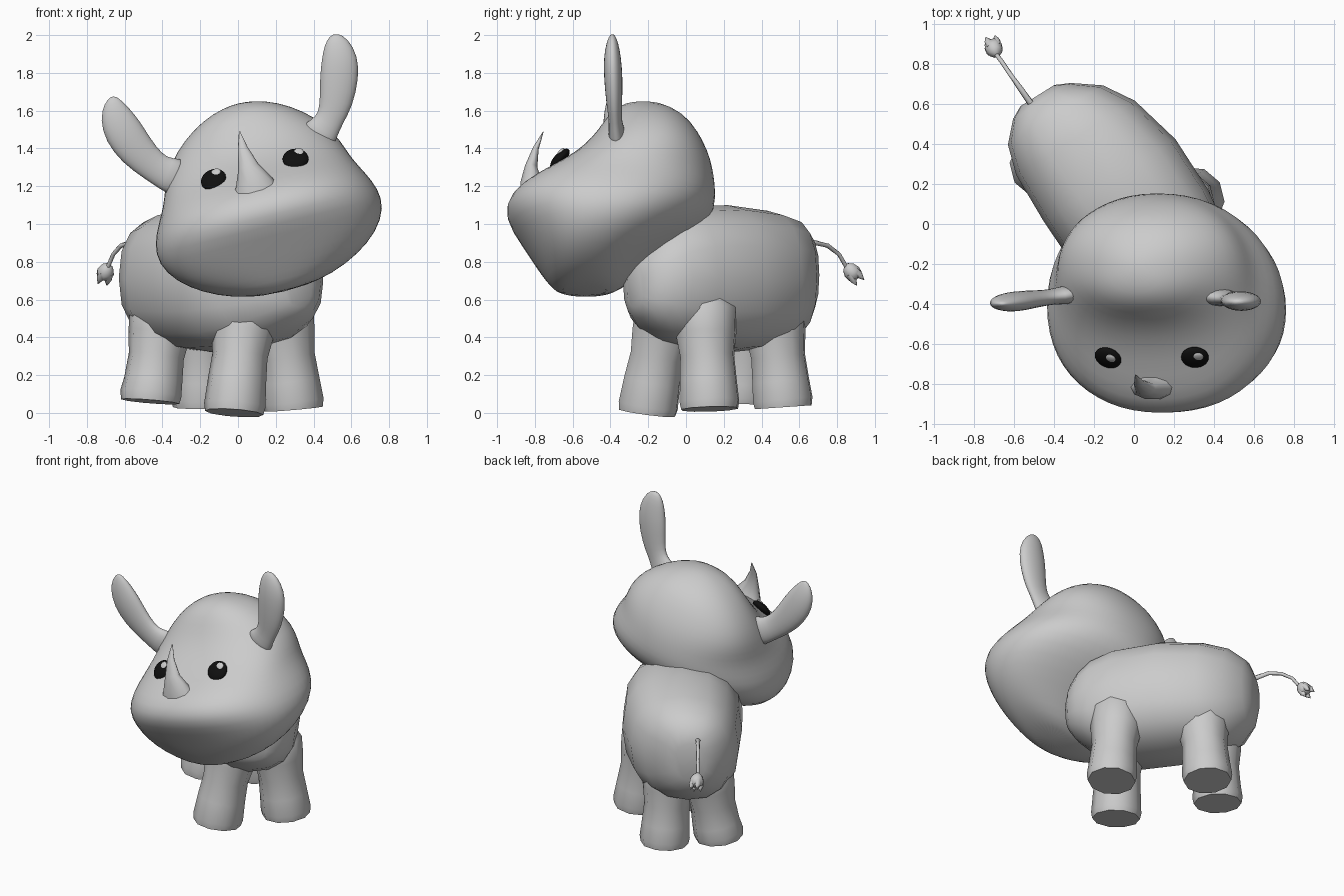
import bpy, bmesh, math
from math import sin, cos, pi, radians
from mathutils import Vector, Matrix
from mathutils.bvhtree import BVHTree

if "Cube" in bpy.data.objects:
    bpy.data.objects.remove(bpy.data.objects["Cube"])


def loft(name, rings, subsurf=0, angle=60):
    """Skin a list of equal-length point rings and cap both ends."""
    bm = bmesh.new()
    rows = [[bm.verts.new(p) for p in ring] for ring in rings]
    n = len(rows[0])
    for a, b in zip(rows, rows[1:]):
        for i in range(n):
            j = (i + 1) % n
            bm.faces.new((a[i], a[j], b[j], b[i]))
    bm.faces.new(rows[0])
    bm.faces.new(rows[-1])
    bmesh.ops.recalc_face_normals(bm, faces=bm.faces)
    me = bpy.data.meshes.new(name)
    bm.to_mesh(me)
    bm.free()
    ob = bpy.data.objects.new(name, me)
    bpy.context.collection.objects.link(ob)
    if subsurf:
        m = ob.modifiers.new("smooth", 'SUBSURF')
        m.levels = m.render_levels = subsurf
    bpy.ops.object.select_all(action='DESELECT')
    ob.select_set(True)
    bpy.context.view_layer.objects.active = ob
    bpy.ops.object.shade_smooth_by_angle(angle=radians(angle))
    return ob


def oval(n, power):
    """Unit superellipse."""
    out = []
    for i in range(n):
        c, s = cos(2 * pi * i / n), sin(2 * pi * i / n)
        out.append((math.copysign(abs(c) ** (2 / power), c),
                    math.copysign(abs(s) ** (2 / power), s)))
    return out


def tube(name, path, sides, ref=(0, 1, 0), flat=1.0, subsurf=0, angle=60):
    """Swept tube; path items are (x, y, z, radius); flat scales it along ref."""
    pts = [Vector(p[:3]) for p in path]
    rings = []
    for i, p in enumerate(pts):
        t = (pts[min(i + 1, len(pts) - 1)] - pts[max(i - 1, 0)]).normalized()
        u = t.cross(Vector(ref)).normalized()
        v = u.cross(t)
        r = path[i][3]
        rings.append([p + u * (r * c) + v * (r * flat * s) for c, s in oval(sides, 2)])
    return loft(name, rings, subsurf, angle)


# Head: stacked ovals (height, half width, front y, back y), then rolled sideways
profile = [(1.655, .03, -.25, -.20), (1.637, .14, -.35, -.11), (1.575, .27, -.42, .00),
           (1.48, .385, -.475, .07), (1.38, .46, -.56, .12), (1.29, .495, -.69, .145),
           (1.22, .52, -.83, .155), (1.14, .565, -.94, .16), (1.04, .615, -.965, .145),
           (.93, .62, -.89, .04), (.82, .55, -.82, -.13), (.73, .43, -.76, -.27),
           (.66, .27, -.71, -.35), (.63, .10, -.66, -.42)]
pivot = Vector((.135, 0, 1.1))
roll = Matrix.Rotation(radians(-14), 3, 'Y')
rings = []
for z, w, f, b in profile:
    rings.append([pivot + roll @ Vector((w * c, (f + b) / 2 + (b - f) / 2 * s, z - 1.1))
                  for c, s in oval(28, 2.2)])
head = loft("head", rings, subsurf=1, angle=180)

# Ears: flattened leaves
tube("ear_upright", [(.40, -.36, 1.44, .12), (.455, -.37, 1.50, .085), (.49, -.375, 1.56, .073),
                     (.52, -.38, 1.64, .092), (.537, -.385, 1.78, .108), (.54, -.39, 1.88, .10),
                     (.52, -.39, 1.965, .068), (.505, -.39, 2.005, .02)],
     12, flat=.48, subsurf=1, angle=180)
tube("ear_drooping", [(-.30, -.35, 1.24, .12), (-.38, -.36, 1.265, .088), (-.45, -.37, 1.305, .083),
                      (-.54, -.38, 1.39, .103), (-.61, -.39, 1.49, .11), (-.65, -.395, 1.58, .088),
                      (-.66, -.40, 1.645, .05), (-.66, -.40, 1.677, .012)],
     12, flat=.48, subsurf=1, angle=180)

# Horn on the nose, curving back
tube("horn", [(.10, -.80, 1.14, .14), (.085, -.82, 1.22, .10), (.055, -.82, 1.30, .057),
              (.025, -.795, 1.40, .027), (.008, -.755, 1.49, .003)], 10, flat=.6)

# Eyes and highlights, set on the face surface and turned forward
bpy.context.view_layer.update()
bvh = BVHTree.FromObject(head, bpy.context.evaluated_depsgraph_get())
black = bpy.data.materials.new("eye_black")
black.diffuse_color = (.005, .005, .005, 1)
black.use_nodes = True
black.node_tree.nodes["Principled BSDF"].inputs["Base Color"].default_value = black.diffuse_color


def button(name, centre, normal, r, thick, mat=None):
    bpy.ops.mesh.primitive_uv_sphere_add(segments=24, ring_count=12, radius=1)
    ob = bpy.context.object
    ob.name = name
    ob.location = centre
    ob.rotation_euler = normal.to_track_quat('Z', 'Y').to_euler()
    ob.scale = (r, r, thick)
    bpy.ops.object.shade_smooth()
    if mat:
        ob.data.materials.append(mat)


for side, x, z in (("left", .305, 1.345), ("right", -.13, 1.235)):
    hit, normal, _, _ = bvh.ray_cast(Vector((x, -3, z)), Vector((0, 1, 0)))
    face = (normal + Vector((0, -.35, 0))).normalized()
    centre = Vector((x, hit.y - .02, z))
    up = (Vector((.4, 0, 1)) - face * face.dot(Vector((.4, 0, 1)))).normalized()
    button(side + "_eye", centre, face, .069, .03, black)
    button(side + "_eye_highlight", centre + up * .034 + face * .022, face, .026, .01)

# Body: barrel lying diagonally (distance along axis, sideways shift, half width, bottom, top)
axis, across = Vector((.53, -.85, 0)), Vector((.85, .53, 0))
barrel = [(-.80, -.07, .10, .60, .86), (-.765, -.065, .17, .50, .96), (-.67, -.045, .28, .40, 1.03),
          (-.52, -.02, .35, .34, 1.07), (-.25, .012, .388, .32, 1.10), (.05, .02, .385, .33, 1.09),
          (.20, .065, .32, .38, 1.03), (.29, .10, .25, .44, .95), (.36, .12, .17, .50, .86),
          (.40, .13, .08, .56, .78)]
loft("body", [[axis * s + across * (m + w * c) + Vector((0, 0, (b + t) / 2 + (t - b) / 2 * q))
               for c, q in oval(16, 2.4)] for s, m, w, b, t in barrel], angle=80)

# Legs: foot centre, ground height, upper centre buried in the body
legs = {"front_left_leg": (.295, .125, .02, .225, .10), "front_right_leg": (-.02, -.205, .0, .04, -.10),
        "back_left_leg": (-.19, .515, .03, -.19, .46), "back_right_leg": (-.465, .29, .06, -.40, .34)}
for name, (fx, fy, z0, tx, ty) in legs.items():
    path = []
    for k, z, r in ((0, z0, .155), (.05, z0 + .04, .163), (.25, .17, .155),
                    (.5, .30, .147), (.75, .42, .165), (1, .54, .175), (1.3, .66, .12)):
        path.append((fx + (tx - fx) * k, fy + (ty - fy) * k, z, r))
    tube(name, path, 10, ref=axis, angle=50)

# Tail and its tulip-shaped tuft
tube("tail", [(-.50, .58, .87, .018), (-.57, .68, .902, .014), (-.62, .75, .885, .012),
              (-.66, .81, .84, .011), (-.69, .85, .77, .011)], 8)
start, aim = Vector((-.688, .848, .785)), Vector((-.22, .52, -.66)).normalized()
tube("tail_tuft", [(*(start + aim * d), r) for d, r in
                   ((0, .012), (.02, .035), (.05, .046), (.08, .042), (.095, .02))], 8)
u = aim.orthogonal().normalized()
for i in range(4):
    out = Matrix.Rotation(i * pi / 2, 3, aim) @ u
    tube("tuft_petal_%d" % (i + 1), [(*(start + aim * d + out * o), r) for d, o, r in
         ((.05, .022, .024), (.085, .030, .020), (.12, .034, .002))], 6)
